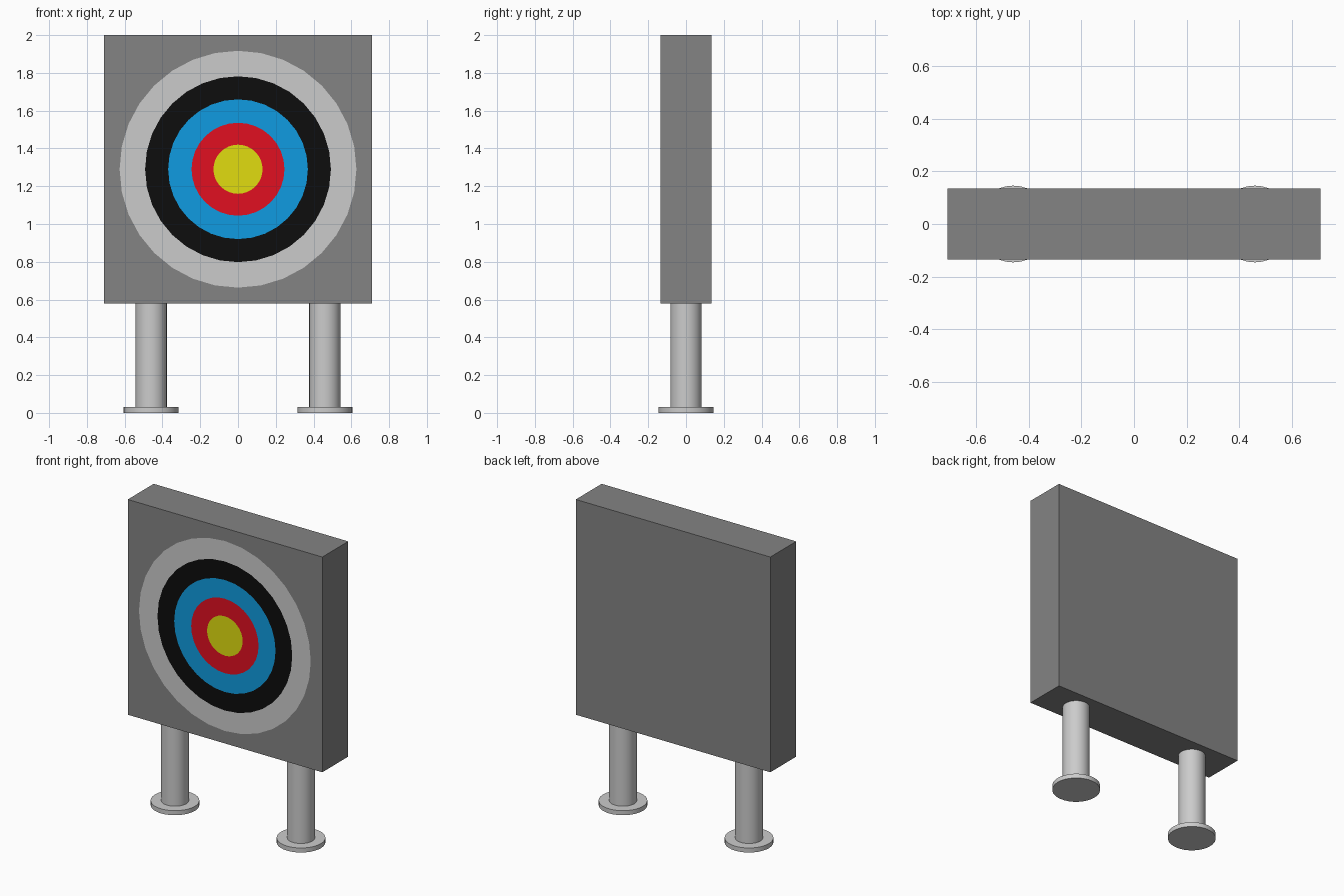
import bpy, bmesh
from math import cos, sin, pi, radians

if "Cube" in bpy.data.objects:
    bpy.data.objects.remove(bpy.data.objects["Cube"])

SIDES = 32
CENTRE_Z = 1.29


def cylinder(name, radius, z0, z1, x):
    bpy.ops.mesh.primitive_cylinder_add(vertices=SIDES, radius=radius, depth=z1 - z0,
                                        location=(x, 0, (z0 + z1) / 2))
    ob = bpy.context.object
    ob.name = name
    bpy.ops.object.shade_smooth_by_angle(angle=radians(30))
    return ob


def ring(name, outer, inner, colour=None):
    # Flat band facing -y; inner radius 0 gives a full disc
    bm = bmesh.new()

    def circle(r):
        return [bm.verts.new((r * cos(2 * pi * i / SIDES), 0, r * sin(2 * pi * i / SIDES)))
                for i in range(SIDES)]

    a = circle(outer)
    if inner:
        b = circle(inner)
        for i in range(SIDES):
            j = (i + 1) % SIDES
            bm.faces.new((a[i], a[j], b[j], b[i]))
    else:
        bm.faces.new(a)
    mesh = bpy.data.meshes.new(name)
    bm.to_mesh(mesh)
    bm.free()
    ob = bpy.data.objects.new(name, mesh)
    ob.location = (0, -0.137, CENTRE_Z)
    bpy.context.collection.objects.link(ob)
    if colour:
        mat = bpy.data.materials.new(name + "_paint")
        mat.diffuse_color = (*colour, 1)
        mat.use_nodes = True
        mat.node_tree.nodes["Principled BSDF"].inputs["Base Color"].default_value = mat.diffuse_color
        mesh.materials.append(mat)


# Square backing board
bpy.ops.mesh.primitive_cube_add(size=1, location=(0, 0, CENTRE_Z))
board = bpy.context.object
board.name = "board"
board.scale = (1.42, 0.27, 1.42)
bpy.ops.object.transform_apply(location=False, rotation=False, scale=True)
mat = bpy.data.materials.new("board_grey")
mat.diffuse_color = (0.23, 0.23, 0.23, 1)
mat.use_nodes = True
mat.node_tree.nodes["Principled BSDF"].inputs["Base Color"].default_value = mat.diffuse_color
board.data.materials.append(mat)

# Target rings, outside to centre
ring("white_ring", 0.627, 0.492)
ring("black_ring", 0.492, 0.37, (0.004, 0.004, 0.004))
ring("blue_ring", 0.37, 0.246, (0.005, 0.33, 0.75))
ring("red_ring", 0.246, 0.13, (0.75, 0.005, 0.015))
ring("yellow_bullseye", 0.13, 0, (0.75, 0.72, 0.005))

# Legs with round feet
for side, x in (("left", -0.46), ("right", 0.46)):
    cylinder(side + "_leg", 0.083, 0.03, 0.58, x)
    cylinder(side + "_foot", 0.146, 0, 0.03, x)
